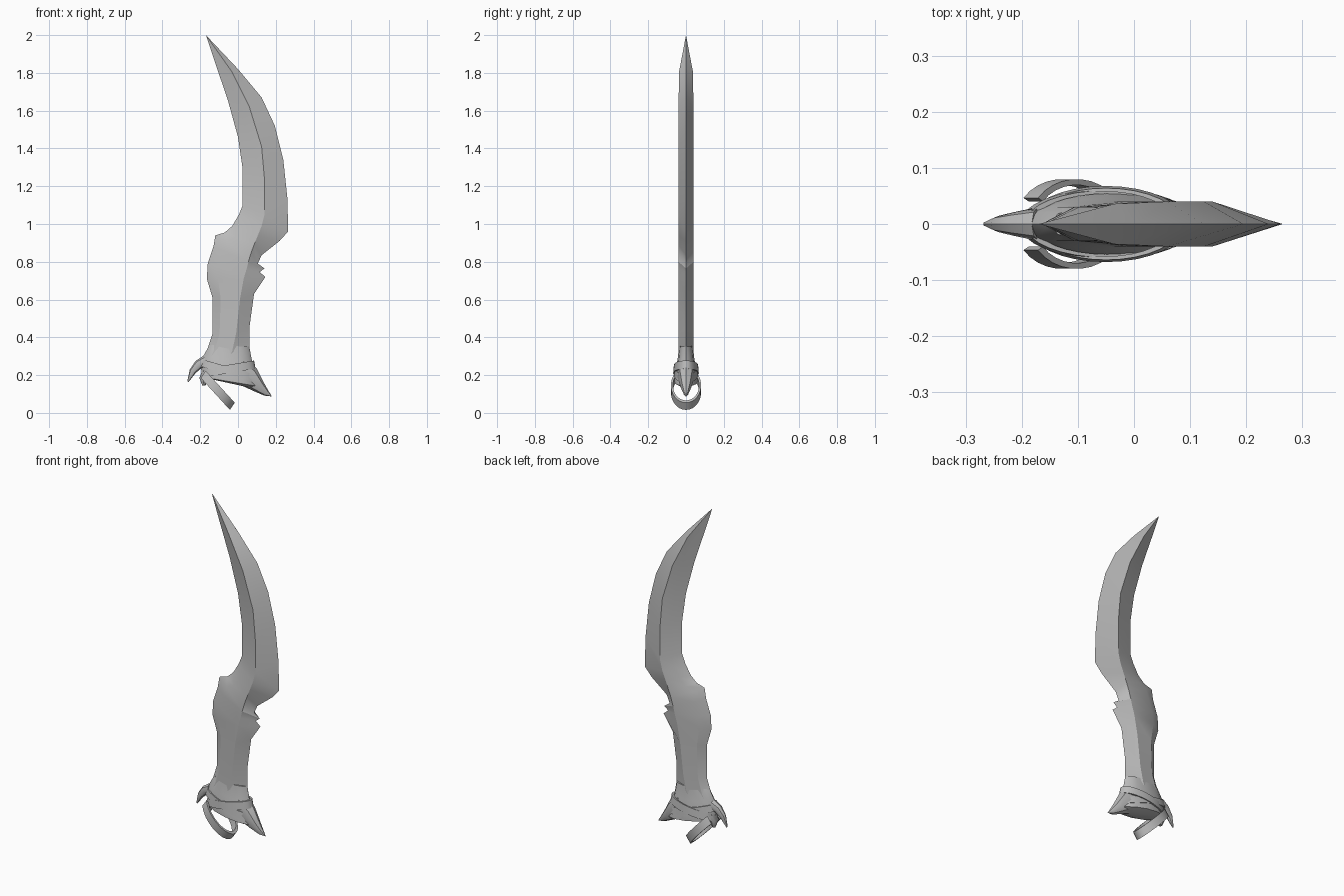
import bpy, bmesh
from math import sin, cos, pi, radians
from mathutils import Vector

old = bpy.data.objects.get("Cube")
if old:
    bpy.data.objects.remove(old)

steel = bpy.data.materials.new("grey steel")
steel.use_nodes = True
grey = (0.5, 0.5, 0.5, 1)
steel.diffuse_color = grey
steel.node_tree.nodes["Principled BSDF"].inputs["Base Color"].default_value = grey


def loft(name, rings, angle=25):
    """Skin closed rings of equal length and cap both ends."""
    bm = bmesh.new()
    rows = [[bm.verts.new(p) for p in ring] for ring in rings]
    n = len(rows[0])
    for a, b in zip(rows, rows[1:]):
        for i in range(n):
            j = (i + 1) % n
            bm.faces.new((a[i], a[j], b[j], b[i]))
    bm.faces.new(rows[0])
    bm.faces.new(rows[-1])
    bmesh.ops.remove_doubles(bm, verts=bm.verts, dist=0.0005)
    bmesh.ops.recalc_face_normals(bm, faces=bm.faces)
    mesh = bpy.data.meshes.new(name)
    bm.to_mesh(mesh)
    bm.free()
    obj = bpy.data.objects.new(name, mesh)
    bpy.context.collection.objects.link(obj)
    mesh.materials.append(steel)
    bpy.ops.object.select_all(action='DESELECT')
    obj.select_set(True)
    bpy.context.view_layer.objects.active = obj
    bpy.ops.object.shade_smooth_by_angle(angle=radians(angle))
    return obj


def horn(name, path, sides=8):
    """Sweep an ellipse along x-z points given as (x, z, half width, half depth)."""
    rings = []
    for i, (x, z, w, d) in enumerate(path):
        a, b = path[max(i - 1, 0)], path[min(i + 1, len(path) - 1)]
        t = Vector((b[0] - a[0], 0, b[1] - a[1])).normalized()
        side = Vector((-t.z, 0, t.x))
        angles = [2 * pi * k / sides for k in range(sides)]
        rings.append([Vector((x, 0, z)) + side * w * cos(u) + Vector((0, d * sin(u), 0))
                      for u in angles])
    return loft(name, rings, 40)


# Blade and grip: back edge, ridge and cutting edge, each as (x, z)
back = [(-.17, 2), (-.12, 1.85), (-.055, 1.66), (0, 1.46), (.025, 1.29), (.025, 1.1),
        (.005, 1.05), (-.03, .99), (-.07, .955), (-.12, .94), (-.13, .88), (-.16, .79),
        (-.165, .71), (-.135, .61), (-.135, .42), (-.165, .33), (-.19, .29)]
ridge = [(-.17, 2), (-.035, 1.81), (.06, 1.62), (.125, 1.41), (.14, 1.24), (.14, 1.05),
         (.125, .99), (.105, .94), (.085, .89), (.07, .85), (.055, .8), (.045, .76),
         (.03, .71), (.01, .6), (-.01, .42), (-.03, .33), (-.05, .28)]
edge = [(-.17, 2), (0, 1.82), (.125, 1.67), (.195, 1.52), (.24, 1.34), (.262, 1.13),
        (.265, .96), (.22, .91), (.125, .835), (.105, .79), (.14, .765), (.115, .745),
        (.145, .72), (.085, .63), (.06, .45), (.06, .33), (.075, .27)]
rings = []
for i, ((bx, bz), (rx, rz), (ex, ez)) in enumerate(zip(back, ridge, edge)):
    t = 0 if i == 0 else .036 if i == 1 else .04
    flat = min(max((i - 5) / 5, 0), 1)      # grip gains a second ridge near its back
    k = .5 - .2 * flat
    mx, mz = bx + (rx - bx) * k, bz + (rz - bz) * k
    mt = t * (k + .45 * flat)
    rings.append([(bx, 0, bz), (mx, -mt, mz), (rx, -t, rz), (ex, 0, ez), (rx, t, rz), (mx, mt, mz)])
loft("blade_and_grip", rings)

# Flared pommel, from (left x, left z, right x, right z, half depth)
rings = []
for lx, lz, rx, rz, d in [(-.15, .36, .06, .35, .036), (-.19, .29, .075, .27, .045),
                          (-.195, .23, .095, .21, .06), (-.19, .19, .11, .14, .062),
                          (-.15, .18, .08, .13, .035)]:
    c = Vector(((lx + rx) / 2, 0, (lz + rz) / 2))
    h = Vector(((rx - lx) / 2, 0, (rz - lz) / 2))
    rings.append([c + h * cos(2 * pi * k / 12) + Vector((0, d * sin(2 * pi * k / 12), 0))
                  for k in range(12)])
loft("pommel", rings, 40)

# Long front horn, rear claw and small stub
horn("front_horn", [(.0, .23, .07, .05), (.06, .19, .06, .045), (.11, .14, .035, .03),
                    (.15, .105, .017, .015), (.178, .088, .001, .001)])
horn("rear_claw", [(-.17, .27, .035, .03), (-.21, .255, .025, .022),
                   (-.24, .22, .018, .015), (-.265, .165, .004, .004)])
horn("rear_stub", [(-.16, .22, .03, .035), (-.185, .18, .02, .025), (-.18, .145, .009, .012)])

# Hanging finger loop: flat band bent into a tilted hoop
centre, reach, wide = Vector((-.115, 0, .128)), Vector((.085, 0, -.093)), Vector((.013, 0, .019))
rings = []
for k in range(25):
    a = -.95 + (pi + 1.9) * k / 24
    ring = []
    for s, r in ((-1, 1), (1, 1), (1, .87), (-1, .87)):
        ring.append(centre + reach * sin(a) * r + Vector((0, .08 * cos(a) * r, 0)) + wide * s)
    rings.append(ring)
loft("finger_loop", rings, 40)


def wrap(name, low, high, half_depth, width):
    """Flat strap wound once around the pommel between two x-z points."""
    low, high = Vector((low[0], 0, low[1])), Vector((high[0], 0, high[1]))
    mid, half = (low + high) / 2, (high - low) / 2
    rings = []
    for k in range(33):
        a = 2 * pi * k / 32
        ring = []
        for z, r in ((-width, 1.06), (width, 1), (width, .9), (-width, .9)):
            ring.append(mid + half * cos(a) * r + Vector((0, half_depth * sin(a) * r, z)))
        rings.append(ring)
    return loft(name, rings, 40)


# Crossing straps
wrap("upper_strap", (-.185, .21), (.085, .255), .064, .022)
wrap("lower_strap", (-.195, .265), (.1, .18), .06, .02)
